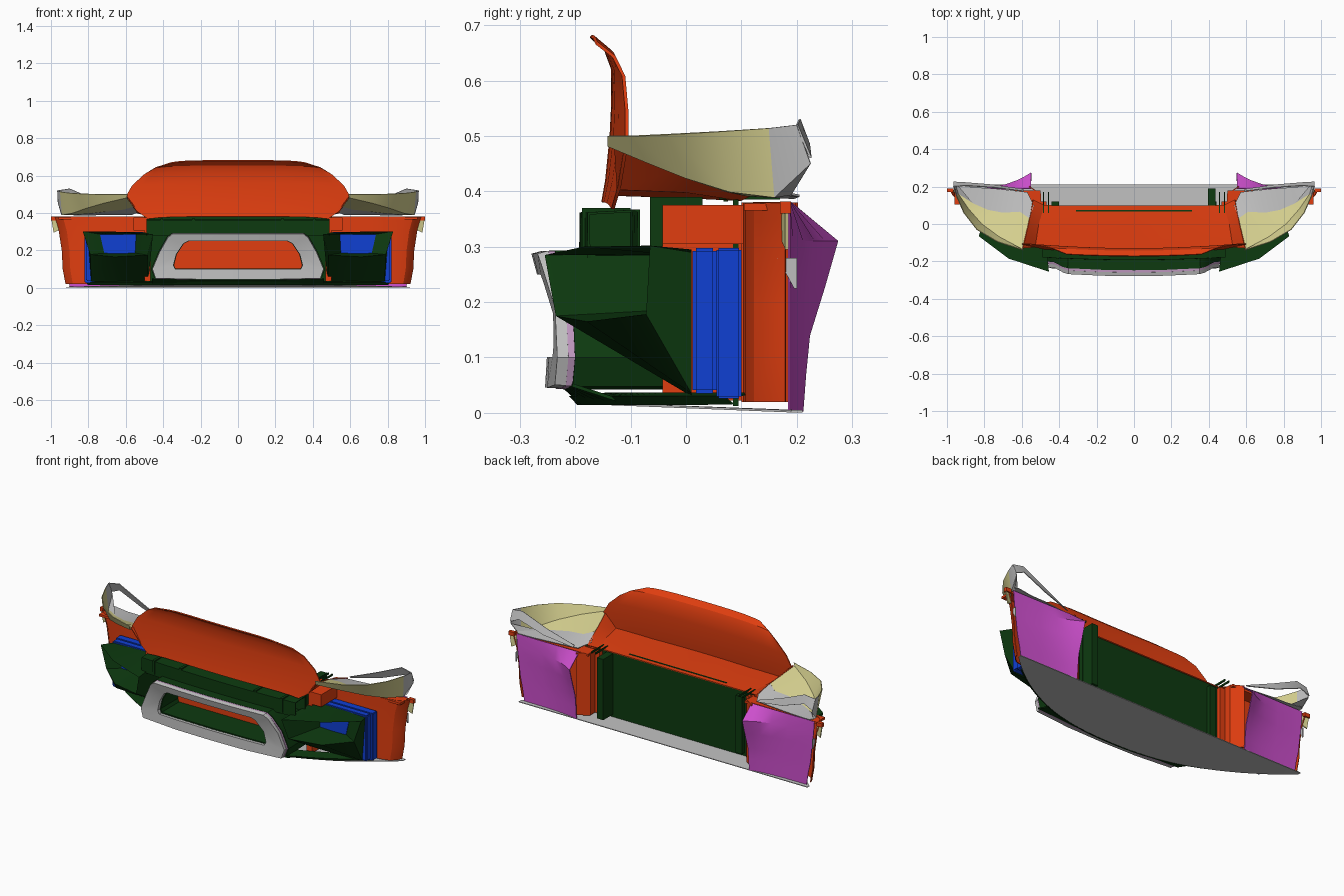
import bpy, bmesh
from mathutils import Vector

cube = bpy.data.objects.get("Cube")
if cube:
    bpy.data.objects.remove(cube, do_unlink=True)


def material(name, r, g, b):
    m = bpy.data.materials.new(name)
    m.use_nodes = True
    m.diffuse_color = (r, g, b, 1)
    bsdf = next(n for n in m.node_tree.nodes if n.type == 'BSDF_PRINCIPLED')
    bsdf.inputs["Base Color"].default_value = (r, g, b, 1)
    return m


orange = material("orange", .75, .048, .005)
green = material("dark green", .004, .042, .005)
blue = material("blue", .005, .05, .65)
magenta = material("magenta", .62, .08, .62)
cream = material("pale yellow", .68, .64, .28)
grey = material("light grey", .52, .52, .52)
pink = material("dusty pink", .5, .3, .5)


def finish(name, bm, mats, mirror=True, thick=0, rule=None):
    """Turn a bmesh into an object, mirrored across x if asked."""
    bmesh.ops.recalc_face_normals(bm, faces=bm.faces)
    if rule:
        for f in bm.faces:
            f.material_index = rule(f)
    me = bpy.data.meshes.new(name)
    bm.to_mesh(me)
    bm.free()
    for m in mats:
        me.materials.append(m)
    ob = bpy.data.objects.new(name, me)
    bpy.context.collection.objects.link(ob)
    if mirror:
        ob.modifiers.new("mirror", 'MIRROR')
    if thick:
        s = ob.modifiers.new("thickness", 'SOLIDIFY')
        s.thickness, s.offset = thick, 0
    bpy.ops.object.select_all(action='DESELECT')
    bpy.context.view_layer.objects.active = ob
    ob.select_set(True)
    bpy.ops.object.convert(target='MESH')
    bpy.ops.object.shade_smooth_by_angle(angle=.45)


def loft(name, rows, mats, **kw):
    """Skin equal-length rows of points."""
    bm = bmesh.new()
    grid = [[bm.verts.new(p) for p in row] for row in rows]
    for a, b in zip(grid, grid[1:]):
        for i in range(len(a) - 1):
            bm.faces.new((a[i], a[i + 1], b[i + 1], b[i]))
    bmesh.ops.remove_doubles(bm, verts=bm.verts, dist=.0001)
    finish(name, bm, mats, **kw)


def box(name, lo, hi, mat, mirror=True, bevel=0):
    bm = bmesh.new()
    bmesh.ops.create_cube(bm, size=1)
    lo, hi = Vector(lo), Vector(hi)
    for v in bm.verts:
        v.co = (lo + hi) / 2 + v.co * (hi - lo)
    if bevel:
        bmesh.ops.bevel(bm, geom=bm.edges[:], offset=bevel, segments=2, affect='EDGES')
    finish(name, bm, [mat], mirror=mirror)


def floor_y(x):
    return -.19 + .38 * (x / .92) ** 2.3


def floor_z(y):
    return .018 - .04 * (y + .19)


# Floor pan with a curved front and a green lip along it
xs = [.92 * i / 16 for i in range(17)]
loft("floor_pan", [[(x, floor_y(x), floor_z(floor_y(x))) for x in xs],
                   [(x, .21, .003) for x in xs]], [grey], thick=.004)
lip = xs[:15]
loft("chin_lip", [[(x, floor_y(x) - .005, .016) for x in lip],
                  [(x, floor_y(x) - .02, .03) for x in lip],
                  [(x, floor_y(x) + .05, .035) for x in lip]], [green], thick=.004)

# Centre grille surround: (x, z) of the outer and inner outlines
outer = [(0, .045), (.22, .045), (.44, .05), (.457, .1), (.42, .19), (.375, .27),
         (.35, .29), (.17, .29), (0, .29)]
inner = [(0, .1), (.2, .1), (.335, .1), (.345, .12), (.33, .18), (.29, .24),
         (.265, .252), (.15, .252), (0, .252)]


def frame_y(x, z):
    lean = -.237 - .27 * (z - .17) if z > .17 else -.237 - .06 * (.17 - z)
    return lean + .09 * x * x


loft("grille_surround", [[(x, frame_y(x, z), z) for x, z in line] for line in (outer, inner)],
     [grey], thick=.02)
loft("surround_edge", [[(x, frame_y(x, z) + d, z) for x, z in outer] for d in (.01, .024)],
     [pink], thick=.004)

# Green housing behind the surround
loft("centre_housing", [[(x * 1.01, frame_y(x, z) + .022, z) for x, z in outer],
                        [(x, -.02, z) for x, z in outer]], [green], thick=.006)
loft("centre_opening", [[(x, frame_y(x, z) + .015, z) for x, z in inner],
                        [(x, -.06, z) for x, z in inner]], [green], thick=.006)
loft("centre_chin", [[(x, frame_y(x, .05) + .02, .05) for x in xs[:9]],
                     [(x, floor_y(x), .02) for x in xs[:9]]], [green], thick=.006)
box("centre_panel", (-.36, -.06, .09), (.36, -.05, .26), orange, mirror=False)
box("rear_wall", (-.5, .085, .012), (.5, .095, .385), green, mirror=False)
box("support_beam", (-.48, -.065, .3), (.48, .03, .39), green, mirror=False)

# Step pad on top, with raised ribs
loft("step_pad", [[(x, y + .06 * x * x, z) for x in (0, .1, .2, .3, .4, .49)]
                  for y, z in ((-.19, .28), (-.19, .36), (-.1, .365), (-.1, .28))],
     [green], thick=.006)
for x in (.23, .4):
    box("pad_rib", (x, -.188, .29), (x + .015, -.1, .37), green)

# Upright shield with a forward-curled top lip: (half width, y, z)
shield = [(.48, -.15, .38), (.54, -.143, .42), (.6, -.135, .5), (.565, -.132, .56),
          (.5, -.132, .62), (.44, -.145, .655), (.36, -.172, .68)]
loft("upright_shield", [[(w * t, y + .028 * (w * t / .6) ** 2, z - .012 * t ** 6)
                         for t in (0, .25, .5, .75, .9, 1)] for w, y, z in shield],
     [orange], thick=.006)

# Shelf behind the shield
loft("top_shelf", [[(0, -.15, .395), (.3, -.14, .395), (.53, -.125, .405), (.595, -.13, .49)],
                   [(0, 0, .39), (.3, 0, .39), (.51, 0, .4), (.565, 0, .445)],
                   [(0, .1, .385), (.3, .1, .385), (.48, .1, .385), (.54, .13, .4)]],
     [orange], thick=.005)
box("shelf_slot", (-.31, .068, .382), (.31, .076, .391), green, mirror=False)
for x in (.455, .48):
    box("side_slot", (x, .06, .385), (x + .006, .17, .395), green)

# Corner wings: yellow shell with a grey rear floor and brace
top_rail = [(.59, -.14, .5), (.73, -.095, .5), (.84, -.03, .503), (.91, .06, .508),
            (.95, .15, .514), (.965, .2, .52)]
mid_rail = [(.595, -.14, .482), (.72, -.07, .453), (.815, 0, .425), (.885, .08, .4),
            (.94, .16, .39), (.96, .225, .45)]
low_rail = [(.56, .03, .435), (.61, .065, .42), (.7, .06, .41), (.78, .075, .4),
            (.86, .11, .393), (.945, .19, .395)]
end_rail = [(.535, .1, .405), (.57, .17, .39), (.66, .18, .39), (.75, .19, .39),
            (.84, .195, .388), (.93, .205, .392)]
loft("corner_wing", [top_rail, mid_rail, low_rail], [cream, grey], thick=.004,
     rule=lambda f: int(f.calc_center_median().y > .15))
loft("wing_floor", [low_rail, end_rail], [grey], thick=.004)
loft("wing_brace", [[(.59, .175, .405), (.75, .195, .465), (.9, .205, .53), (.965, .2, .52)],
                    [(.59, .185, .395), (.76, .21, .43), (.91, .222, .485), (.965, .225, .46)]],
     [grey], thick=.004)
loft("wing_clip", [[(.96, .172, .37), (.998, .182, .372)], [(.955, .176, .31), (.985, .182, .295)]],
     [cream], thick=.006)

# Orange bumper corners
plan = [(.48, .105), (.7, .105), (.84, .11), (.9, .125), (.93, .155), (.94, .18)]
loft("corner_panel", [[(x * (1 + g * (x - .4)), y, z) for x, y in plan]
                      for z, g in ((.02, -.04), (.1, -.01), (.2, 0), (.3, .03),
                                   (.35, .06), (.38, .08))], [orange], thick=.005)
box("corner_top", (.5, .105, .365), (.96, .18, .378), orange)
box("corner_bracket", (.467, -.042, .022), (.5, .12, .375), orange)
box("corner_ledge", (.5, -.042, .305), (.56, .12, .375), orange)
box("corner_tab", (.965, .17, .36), (1, .19, .382), orange)
loft("rear_post", [[(.5, .1, z), (.5, .16, z), (.56, .2, z)] for z in (.02, .38)],
     [orange], thick=.006)
loft("side_patch", [[(.947, .165, .28), (.945, .2, .28)], [(.945, .195, .225), (.945, .2, .225)]],
     [grey], thick=.004)
box("rear_bracket", (.4, .095, .03), (.44, .12, .36), green)
box("tall_bracket", (.395, .1, .03), (.435, .19, .38), green, mirror=False)

# Blue lamp carrier, in two stepped layers
box("lamp_carrier_front", (.5, .012, .035), (.812, .055, .298), blue, bevel=.006)
box("lamp_carrier_back", (.5, .055, .026), (.82, .1, .298), blue, bevel=.004)

# Lamp pods: curved slanted mouth tapering back, with a recessed blue lamp
back = [(.48, .01, .295), (.65, .01, .295), (.805, .01, .29),
        (.785, .01, .035), (.63, .01, .03), (.48, .01, .03)]
mouth = [(.455, -.255, .285), (.67, -.185, .3), (.83, -.065, .302),
         (.79, -.072, .178), (.66, -.18, .165), (.485, -.235, .175)]
lamp = [(.545, -.035, .284), (.64, -.035, .286), (.738, -.035, .286),
        (.715, -.035, .185), (.63, -.035, .183), (.55, -.035, .186)]
rim = [Vector(m).lerp(p, .1) for m, p in zip(mouth, lamp)]
loft("lamp_pod", [ring + ring[:1] for ring in (back, mouth, rim, lamp)], [green])
loft("lamp_lens", [lamp[:3], lamp[:2:-1]], [blue], thick=.006)

# Rear liners, flaring backwards at the inner edge: (z, inner y, outer x)
liner = [(.003, .21, .9), (.07, .215, .91), (.14, .222, .925), (.23, .25, .935),
         (.31, .273, .945), (.38, .188, .95)]
loft("rear_liner", [[(.55 + (ox - .55) * t, .186 + (iy - .186) * (1 - t) ** 3, z)
                     for t in (0, .1, .2, .35, .6, 1)] for z, iy, ox in liner],
     [magenta], thick=.004)
